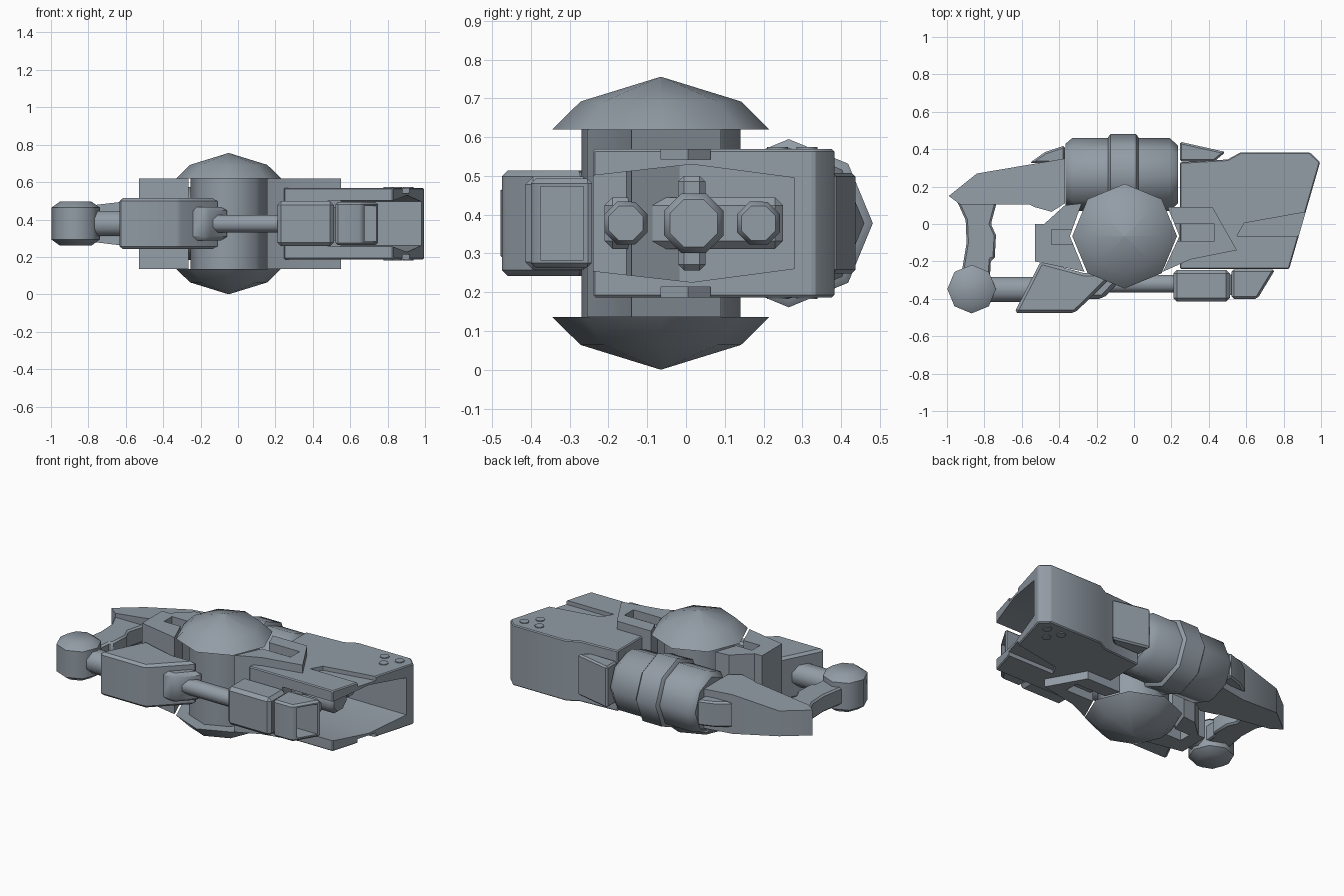
import bpy, bmesh, math
from mathutils import Vector, Matrix

cube = bpy.data.objects.get("Cube")
if cube:
    bpy.data.objects.remove(cube, do_unlink=True)

MID = 0.378  # height of the horizontal symmetry plane

steel = bpy.data.materials.new("blue_grey_steel")
steel.use_nodes = True
COLOR = (0.29, 0.335, 0.38, 1)
steel.diffuse_color = COLOR
steel.node_tree.nodes["Principled BSDF"].inputs["Base Color"].default_value = COLOR


def activate(ob):
    bpy.ops.object.select_all(action='DESELECT')
    ob.select_set(True)
    bpy.context.view_layer.objects.active = ob


def finish(name, bm, bevel=0, smooth=35, limit=30):
    bmesh.ops.recalc_face_normals(bm, faces=bm.faces)
    me = bpy.data.meshes.new(name)
    bm.to_mesh(me)
    bm.free()
    me.materials.append(steel)
    ob = bpy.data.objects.new(name, me)
    bpy.context.collection.objects.link(ob)
    activate(ob)
    if bevel:
        mod = ob.modifiers.new("Bevel", 'BEVEL')
        mod.width, mod.segments = bevel, 1
        mod.limit_method, mod.angle_limit = 'ANGLE', math.radians(limit)
        bpy.ops.object.modifier_apply(modifier=mod.name)
    bpy.ops.object.shade_smooth_by_angle(angle=math.radians(smooth))
    return ob


def prism(name, pts, half, bevel=0, z=MID, **kw):
    """Plan outline extruded equally above and below height z."""
    bm = bmesh.new()
    face = bm.faces.new([bm.verts.new((x, y, z - half)) for x, y in pts])
    ext = bmesh.ops.extrude_face_region(bm, geom=[face])
    for v in ext["geom"]:
        if isinstance(v, bmesh.types.BMVert):
            v.co.z += 2 * half
    return finish(name, bm, bevel, **kw)


def block(name, x0, x1, y0, y1, half, bevel=0, z=MID):
    return prism(name, [(x0, y0), (x1, y0), (x1, y1), (x0, y1)], half, bevel, z)


def lathe(name, profile, center, axis='Z', sides=8, smooth=50, turn=0):
    """Profile of (radius, offset) pairs revolved around an axis."""
    bm = bmesh.new()
    rings = []
    for r, h in profile:
        angles = [2 * math.pi * i / sides + turn for i in range(sides)]
        rings.append([bm.verts.new((r * math.cos(a), r * math.sin(a), h)) for a in angles])
    for a, b in zip(rings, rings[1:]):
        for i in range(sides):
            j = (i + 1) % sides
            bm.faces.new((a[i], a[j], b[j], b[i]))
    bm.faces.new(rings[0])
    bm.faces.new(rings[-1])
    if axis == 'X':
        bm.transform(Matrix.Rotation(math.pi / 2, 4, 'Y'))
    bm.transform(Matrix.Translation(Vector(center)))
    return finish(name, bm, smooth=smooth)


def cut(ob, *cutters):
    for c in cutters:
        activate(ob)
        mod = ob.modifiers.new("Cut", 'BOOLEAN')
        mod.operation, mod.object, mod.solver = 'DIFFERENCE', c, 'EXACT'
        bpy.ops.object.modifier_apply(modifier=mod.name)
        bpy.data.objects.remove(c, do_unlink=True)
    activate(ob)
    bpy.ops.object.shade_smooth_by_angle(angle=math.radians(30))


# Central hub with a faceted dome above and below
HUB = (-0.05, -0.065, MID)
lathe("hub_core", [(0.205, -0.25), (0.205, 0.25)], HUB)
for side, name in ((1, "upper_dome"), (-1, "lower_dome")):
    lathe(name, [(0.28, side * 0.242), (0.207, side * 0.314), (0.003, side * 0.377)], HUB)

# Wing blocks on both sides of the hub, grooved on top and bottom
right_wing = prism("right_wing", [(-0.53, 0), (-0.53, -0.2), (-0.265, -0.255), (-0.343, -0.065),
                                  (-0.28, 0.11), (-0.37, 0.1), (-0.48, 0.0)], 0.242)
left_wing = prism("left_wing", [(0.155, -0.255), (0.3, -0.19), (0.55, -0.14), (0.42, 0.09),
                                (0.18, 0.09), (0.243, -0.065)], 0.242)
for s in (1, -1):
    z = MID + s * 0.242
    cut(right_wing, block("cutter", -0.44, -0.2, -0.11, -0.03, 0.07, z=z))
    cut(left_wing, prism("cutter", [(0.1, -0.09), (0.43, -0.09), (0.43, 0), (0.1, 0)], 0.07, z=z))

# Rear drum with a raised band
DRUM = (0, 0.265, MID)
lathe("rear_drum", [(0.165, -0.365), (0.195, -0.33), (0.195, 0.19), (0.155, 0.235)], DRUM, 'X')
lathe("drum_band", [(0.2, -0.138), (0.217, -0.125), (0.217, 0.01), (0.2, 0.023)], DRUM, 'X')

# Large shroud, hollow toward the muzzle and the front
shroud = prism("shroud", [(0.245, -0.24), (0.83, -0.24), (0.995, 0.33), (0.94, 0.383),
                          (0.57, 0.383), (0.5, 0.345), (0.245, 0.33)], 0.191, 0.006)
bm = bmesh.new()
cavity = [(-0.4, 0.115), (-0.25, 0.122), (0.015, 0.152), (0.28, 0.117)]
outline = cavity + [(y, -h) for y, h in reversed(cavity)]
face = bm.faces.new([bm.verts.new((0.48, y, MID + h)) for y, h in outline])
ext = bmesh.ops.extrude_face_region(bm, geom=[face])
bmesh.ops.translate(bm, vec=(0.8, 0, 0),
                    verts=[v for v in ext["geom"] if isinstance(v, bmesh.types.BMVert)])
cut(shroud, finish("cutter", bm))
for s in (1, -1):
    cut(shroud, prism("cutter", [(0.55, -0.065), (1.1, -0.065), (1.1, 0.1),
                                 (0.915, 0.063), (0.59, 0.005)], 0.026, z=MID + s * 0.191))
    for i, (x, y) in enumerate([(0.805, 0.312), (0.91, 0.312), (0.852, 0.236)]):
        lathe(f"shroud_bolt_{i}", [(0.027, -0.004), (0.027, 0.004)],
              (x, y, MID + s * 0.192), sides=12, smooth=40)

# Barrel cluster inside the shroud
block("barrel_plate", 0.47, 0.52, -0.21, 0.25, 0.066, 0.02)
block("barrel_mount", 0.47, 0.56, -0.02, 0.05, 0.122, 0.015)
for name, y, r, x in (("center_barrel", 0.02, 0.083, 0.7),
                      ("front_barrel", -0.155, 0.06, 0.66), ("back_barrel", 0.187, 0.06, 0.66)):
    lathe(name, [(r, 0.47 - x), (r, -0.02), (r * 0.8, 0)], (x, y, MID), 'X', turn=0.39)

# Spacer blocks behind the drum ends
prism("left_rear_spacer", [(0.245, 0.44), (0.49, 0.385), (0.43, 0.335), (0.245, 0.335)], 0.13, 0.01)
prism("right_rear_spacer", [(-0.37, 0.42), (-0.475, 0.385), (-0.56, 0.325), (-0.37, 0.33)], 0.08, 0.01)

# Small front gun: housing, hollow slanted nozzle and rod
block("gun_housing", 0.21, 0.512, -0.415, -0.245, 0.12, 0.02)
nozzle = prism("gun_nozzle", [(0.522, -0.4), (0.66, -0.4), (0.755, -0.243), (0.522, -0.243)],
               0.115, 0.012, limit=50)
cut(nozzle, block("cutter", 0.58, 0.9, -0.375, -0.265, 0.095))
block("gun_neck", 0.5, 0.54, -0.38, -0.27, 0.09)
lathe("gun_rod", [(0.05, -0.15), (0.05, 0.24)], (0, -0.32, MID), 'X', turn=0.39)

# Front right arm and its connector to the rod
prism("front_arm", [(-0.64, -0.475), (-0.315, -0.475), (-0.1, -0.262), (-0.27, -0.262),
                    (-0.5, -0.2), (-0.53, -0.26)], 0.136, 0.015)
prism("arm_connector", [(-0.27, -0.4), (-0.165, -0.4), (-0.045, -0.27), (-0.27, -0.27)], 0.09, 0.02)

# Ball joint with side rod
lathe("ball_joint", [(0.085, -0.117), (0.13, -0.085), (0.13, 0.085), (0.085, 0.117)],
      (-0.868, -0.348, MID))
lathe("joint_rod", [(0.073, -0.15), (0.073, 0.15)], (-0.65, -0.35, MID), 'X', turn=0.39)

# Strut from the ball joint up to the stock
prism("strut", [(-0.925, -0.28), (-0.77, -0.28), (-0.765, -0.19), (-0.745, -0.19),
                (-0.738, -0.06), (-0.765, 0.0), (-0.73, 0.13), (-0.95, 0.13),
                (-0.9, 0.02), (-0.895, -0.1)], 0.055, 0.015)

# Tapered stock
stock = prism("stock", [(-0.99, 0.15), (-0.84, 0.27), (-0.545, 0.32), (-0.37, 0.35),
                        (-0.37, 0.11), (-0.44, 0.065), (-0.53, 0.09), (-0.56, 0.105),
                        (-0.93, 0.105)], 0.08)
for v in stock.data.vertices:
    if v.co.x > -0.57:
        v.co.z = MID + (v.co.z - MID) * 1.55
lathe("stock_pin", [(0.025, -0.1), (0.025, 0.1)], (-0.515, 0.2, MID), sides=12)
